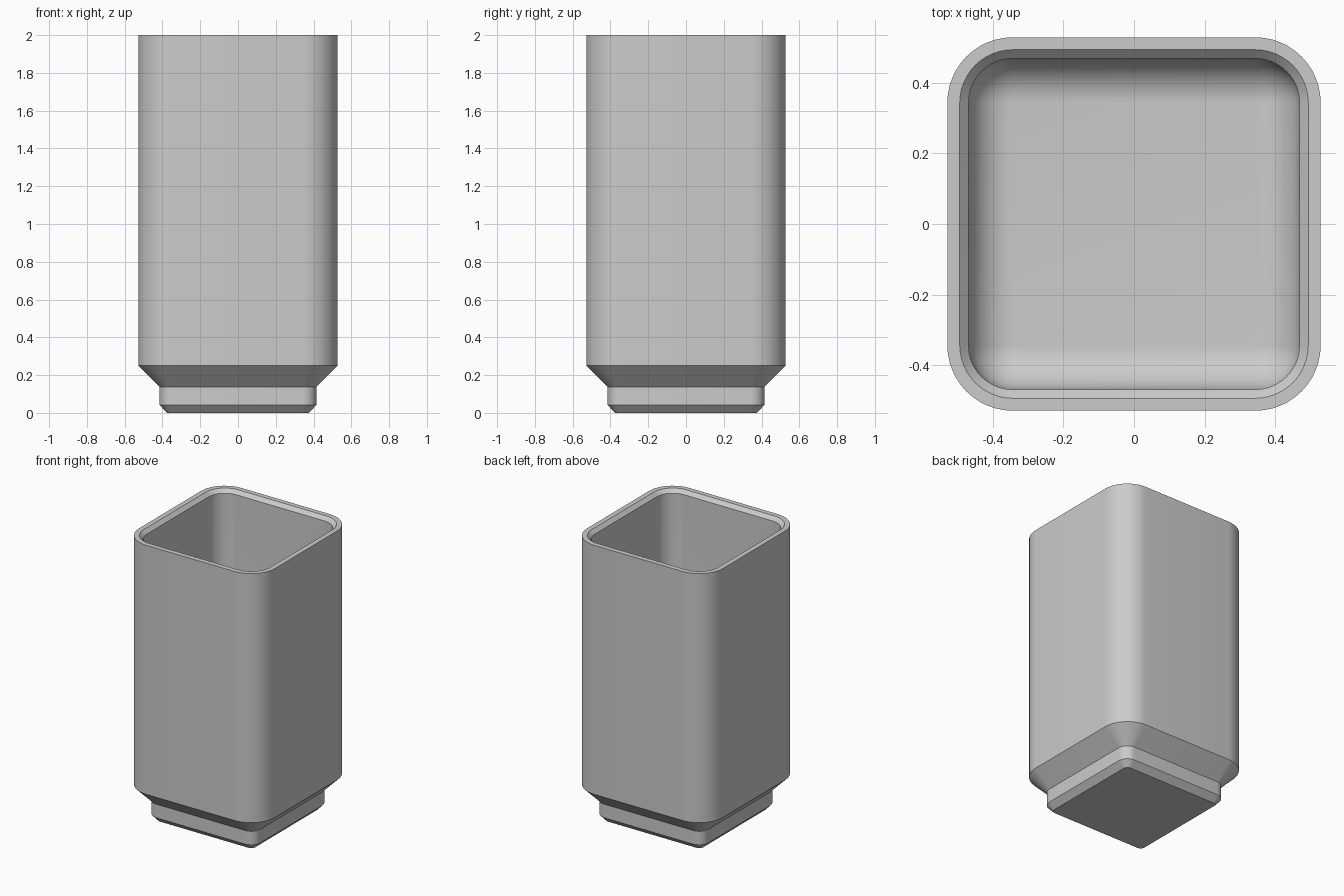
import bpy, bmesh
from math import sin, cos, pi

if "Cube" in bpy.data.objects:
    bpy.data.objects.remove(bpy.data.objects["Cube"])

CORE = 0.343          # distance from centre to each corner's arc centre
CORNER_STEPS = 12
FILLET_STEPS = 12
FLOOR_Z = 0.31
HEIGHT = 2.0


def ring(bm, half, z):
    """Rounded square of the given half width; all corners share one arc centre."""
    radius = half - CORE
    verts = []
    for corner, (sx, sy) in enumerate(((1, 1), (-1, 1), (-1, -1), (1, -1))):
        for i in range(CORNER_STEPS + 1):
            a = (corner + i / CORNER_STEPS) * pi / 2
            verts.append(bm.verts.new((sx * CORE + radius * cos(a),
                                       sy * CORE + radius * sin(a), z)))
    return verts


def loft(name, profile, material):
    """Skin rounded squares along a profile of (half width, height), capping both ends."""
    bm = bmesh.new()
    rings = [ring(bm, half, z) for half, z in profile]
    for low, high in zip(rings, rings[1:]):
        for i in range(len(low)):
            j = (i + 1) % len(low)
            bm.faces.new((low[i], low[j], high[j], high[i]))
    bm.faces.new(rings[0][::-1])
    bm.faces.new(rings[-1])
    bmesh.ops.remove_doubles(bm, verts=bm.verts, dist=1e-5)
    bmesh.ops.recalc_face_normals(bm, faces=bm.faces)
    mesh = bpy.data.meshes.new(name)
    bm.to_mesh(mesh)
    bm.free()
    mesh.materials.append(material)
    obj = bpy.data.objects.new(name, mesh)
    bpy.context.collection.objects.link(obj)
    bpy.ops.object.select_all(action="DESELECT")
    obj.select_set(True)
    bpy.context.view_layer.objects.active = obj
    bpy.ops.object.shade_smooth_by_angle(angle=pi / 6)
    return obj


grey = bpy.data.materials.new("plain grey")
grey.use_nodes = True
colour = (0.6, 0.6, 0.6, 1)
grey.diffuse_color = colour
grey.node_tree.nodes["Principled BSDF"].inputs["Base Color"].default_value = colour

# Stepped foot with two chamfers, then the tall outer wall
outside = [(0.375, 0), (0.415, 0.042), (0.415, 0.137), (0.528, 0.25), (0.528, HEIGHT)]

# Flat rim, chamfered inner lip, then the straight inner wall
inner_half = 0.468
inside = [(0.493, HEIGHT), (inner_half, HEIGHT - 0.025)]

# Rounded transition from the inner wall to the floor
fillet = inner_half - CORE
for i in range(FILLET_STEPS + 1):
    t = i / FILLET_STEPS * pi / 2
    inside.append((CORE + fillet * cos(t), FLOOR_Z + fillet * (1 - sin(t))))

loft("storage_bin", outside + inside, grey)
